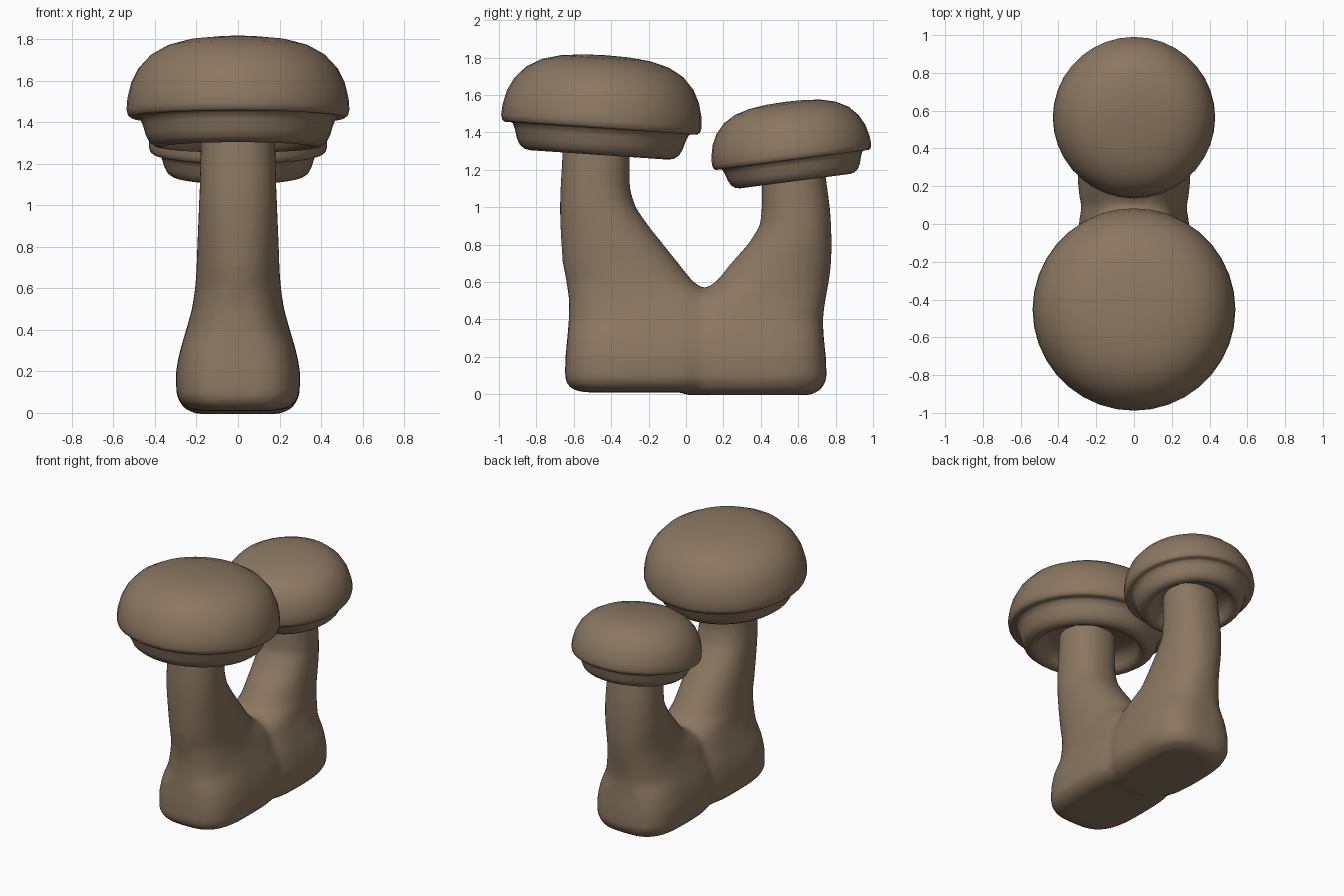
import bpy, bmesh, math
from mathutils import Matrix

if "Cube" in bpy.data.objects:
    bpy.data.objects.remove(bpy.data.objects["Cube"])

brown = bpy.data.materials.new("mushroom_brown")
brown.diffuse_color = (0.26, 0.185, 0.12, 1)
brown.use_nodes = True
brown.node_tree.nodes["Principled BSDF"].inputs["Base Color"].default_value = brown.diffuse_color


def finish(name, bm, angle):
    bmesh.ops.recalc_face_normals(bm, faces=bm.faces)
    me = bpy.data.meshes.new(name)
    bm.to_mesh(me)
    bm.free()
    me.materials.append(brown)
    ob = bpy.data.objects.new(name, me)
    bpy.context.collection.objects.link(ob)
    bpy.ops.object.select_all(action='DESELECT')
    ob.select_set(True)
    bpy.context.view_layer.objects.active = ob
    bpy.ops.object.shade_smooth_by_angle(angle=math.radians(angle))
    return ob


# Cap profile (radius, height above lip): dome, lip, gill ring, hollow underside
CAP = [(0, .388), (.12, .385), (.24, .372), (.34, .345), (.42, .30), (.48, .235),
       (.515, .165), (.533, .09), (.537, .035), (.53, .008), (.515, -.003), (.49, 0),
       (.472, -.008), (.458, -.04), (.445, -.085), (.427, -.12), (.40, -.14),
       (.37, -.146), (.345, -.138), (.325, -.11), (.30, -.07), (.25, -.045), (0, -.04)]


def cap(name, y, z, scale, tilt, sides=36):
    bm = bmesh.new()
    vs = [bm.verts.new((r, 0, h)) for r, h in CAP]
    es = [bm.edges.new(p) for p in zip(vs, vs[1:])]
    bmesh.ops.spin(bm, geom=vs + es, cent=(0, 0, 0), axis=(0, 0, 1),
                   angle=math.tau, steps=sides, use_duplicate=False)
    bmesh.ops.remove_doubles(bm, verts=bm.verts, dist=1e-4)
    m = (Matrix.Translation((0, y, z)) @ Matrix.Rotation(math.radians(tilt), 4, 'X')
         @ Matrix.Scale(scale, 4))
    bmesh.ops.transform(bm, matrix=m, verts=bm.verts)
    finish(name, bm, 50)


cap("large_cap", -.455, 1.425, 1.0, -3.9)
cap("small_cap", .568, 1.255, .80, 7.5)

# Stem sections: z, y from, y to, half width
LARGE = [(.01, -.55, .12, .20), (.03, -.62, .18, .26), (.08, -.648, .22, .297),
         (.2, -.645, .26, .30), (.3, -.635, .27, .28), (.4, -.627, .26, .25),
         (.5, -.625, .19, .222), (.6, -.64, .04, .207), (.7, -.66, -.04, .20),
         (.8, -.667, -.12, .197), (.9, -.673, -.20, .193), (1.0, -.675, -.27, .189),
         (1.1, -.672, -.30, .185), (1.3, -.66, -.30, .18), (1.41, -.65, -.30, .18)]
SMALL = [(-.005, .0, .66, .20), (.02, -.02, .72, .26), (.08, -.05, .753, .297),
         (.2, -.06, .748, .30), (.3, -.07, .737, .28), (.4, -.06, .732, .25),
         (.5, .0, .745, .222), (.6, .16, .765, .207), (.7, .24, .777, .20),
         (.8, .33, .78, .197), (.9, .395, .777, .19), (1.0, .405, .77, .186),
         (1.15, .405, .75, .18), (1.25, .41, .735, .18)]


def loft(bm, rows, n=40):
    rings = []
    for z, a, b, w in rows:
        p = 2 / (3.2 if z < .35 else 2.6 if z < .55 else 2.2)
        ring = []
        for i in range(n):
            c, s = math.cos(math.tau * i / n), math.sin(math.tau * i / n)
            ring.append(bm.verts.new((w * math.copysign(abs(c) ** p, c),
                                      (a + b) / 2 + (b - a) / 2 * math.copysign(abs(s) ** p, s), z)))
        rings.append(ring)
    for lo, hi in zip(rings, rings[1:]):
        for i in range(n):
            j = (i + 1) % n
            bm.faces.new((lo[i], lo[j], hi[j], hi[i]))
    bm.faces.new(rings[0][::-1])
    bm.faces.new(rings[-1])


# Two stems fused into one soft base
bm = bmesh.new()
loft(bm, LARGE)
loft(bm, SMALL)
stem = finish("forked_stem", bm, 180)
rm = stem.modifiers.new("fuse", 'REMESH')
rm.mode = 'VOXEL'
rm.voxel_size = .022
rm.use_smooth_shade = True
sm = stem.modifiers.new("soften", 'SMOOTH')
sm.factor = .5
sm.iterations = 8
